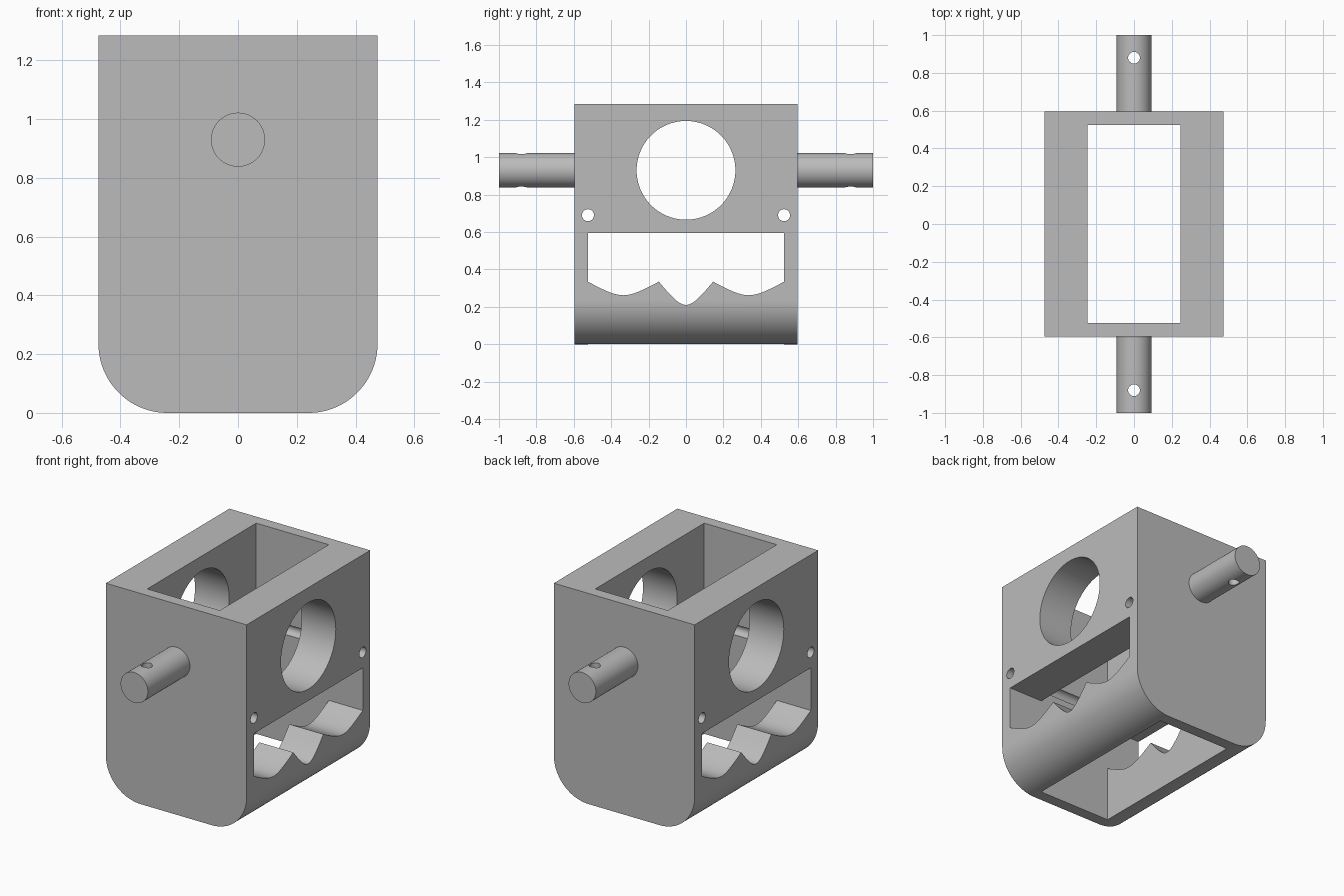
import bpy, bmesh, math
from mathutils import Matrix, Vector

if "Cube" in bpy.data.objects:
    bpy.data.objects.remove(bpy.data.objects["Cube"], do_unlink=True)

grey = bpy.data.materials.new("plain_grey")
grey.use_nodes = True
grey.diffuse_color = (0.5, 0.5, 0.5, 1)
grey.node_tree.nodes["Principled BSDF"].inputs["Base Color"].default_value = (0.5, 0.5, 0.5, 1)

HALF_X, HALF_Y, HEIGHT, CORNER = 0.475, 0.595, 1.285, 0.235
CAVITY_X, CAVITY_Y = 0.245, 0.525
AXIS_Z = 0.93


def prism(name, points, direction):
    """Extrude a closed outline of 3D points along a direction."""
    bm = bmesh.new()
    face = bm.faces.new([bm.verts.new(p) for p in points])
    new = bmesh.ops.extrude_face_region(bm, geom=[face])["geom"]
    bmesh.ops.translate(bm, vec=Vector(direction),
                        verts=[v for v in new if isinstance(v, bmesh.types.BMVert)])
    bmesh.ops.recalc_face_normals(bm, faces=bm.faces)
    mesh = bpy.data.meshes.new(name)
    bm.to_mesh(mesh)
    bm.free()
    mesh.materials.append(grey)
    obj = bpy.data.objects.new(name, mesh)
    bpy.context.collection.objects.link(obj)
    return obj


def cylinder(name, radius, start, direction, sides):
    turn = Vector((0, 0, 1)).rotation_difference(Vector(direction)).to_matrix()
    ring = [Vector(start) + turn @ (Matrix.Rotation(math.tau * i / sides, 3, 'Z') @ Vector((radius, 0, 0)))
            for i in range(sides)]
    return prism(name, ring, direction)


def cut(target, cutter):
    bpy.ops.object.select_all(action='DESELECT')
    bpy.context.view_layer.objects.active = target
    target.select_set(True)
    mod = target.modifiers.new("cut", 'BOOLEAN')
    mod.operation, mod.solver, mod.object = 'DIFFERENCE', 'EXACT', cutter
    bpy.ops.object.modifier_apply(modifier=mod.name)
    bpy.data.objects.remove(cutter, do_unlink=True)


def smooth(obj):
    bpy.ops.object.select_all(action='DESELECT')
    bpy.context.view_layer.objects.active = obj
    obj.select_set(True)
    bpy.ops.object.shade_smooth_by_angle(angle=math.radians(25))


# Housing: block with rounded lower edges
half = [(HALF_X, HEIGHT)]
for i in range(25):
    a = math.pi / 2 * i / 24
    half.append((HALF_X - CORNER + CORNER * math.cos(a), CORNER - CORNER * math.sin(a)))
outline = half + [(-x, z) for x, z in reversed(half)]
housing = prism("housing", [(x, -HALF_Y, z) for x, z in outline], (0, 2 * HALF_Y, 0))

# Open vertical shaft
cut(housing, prism("shaft_cutter",
                   [(sx * CAVITY_X, sy * CAVITY_Y, -0.1) for sx, sy in ((-1, -1), (1, -1), (1, 1), (-1, 1))],
                   (0, 0, HEIGHT + 0.2)))

# Side window with three scooped cradles along its sill
TOP, SILL, PEAK = 0.595, 0.335, 0.145


def scoop(y0, y1, depth, steps=20):
    """Rounded valley between two crests."""
    soft = 0.45
    points = []
    for i in range(steps):
        t = 2 * i / steps - 1
        rise = (math.hypot(t, soft) - soft) / (math.hypot(1, soft) - soft)
        points.append((y0 + (y1 - y0) * i / steps, SILL - depth * (1 - rise)))
    return points


sill = (scoop(-CAVITY_Y, -PEAK, 0.073) + scoop(-PEAK, PEAK, 0.125)
        + scoop(PEAK, CAVITY_Y, 0.073) + [(CAVITY_Y, SILL)])
window = sill + [(CAVITY_Y, TOP), (-CAVITY_Y, TOP)]
cut(housing, prism("window_cutter", [(-0.6, y, z) for y, z in window], (1.2, 0, 0)))

# Large round side opening and two small through holes
cut(housing, cylinder("opening_cutter", 0.264, (-0.6, 0, AXIS_Z), (1.2, 0, 0), 96))
for side in (-1, 1):
    cut(housing, cylinder("small_hole_cutter", 0.032, (-0.6, side * 0.524, 0.69), (1.2, 0, 0), 32))
smooth(housing)

# Pivot pins, each with a vertical cross hole
for name, side in (("front_pin", -1), ("back_pin", 1)):
    pin = cylinder(name, 0.092, (0, side * 0.56, AXIS_Z), (0, side * 0.44, 0), 64)
    cut(pin, cylinder("pin_hole_cutter", 0.031, (0, side * 0.88, AXIS_Z - 0.2), (0, 0, 0.4), 32))
    smooth(pin)
